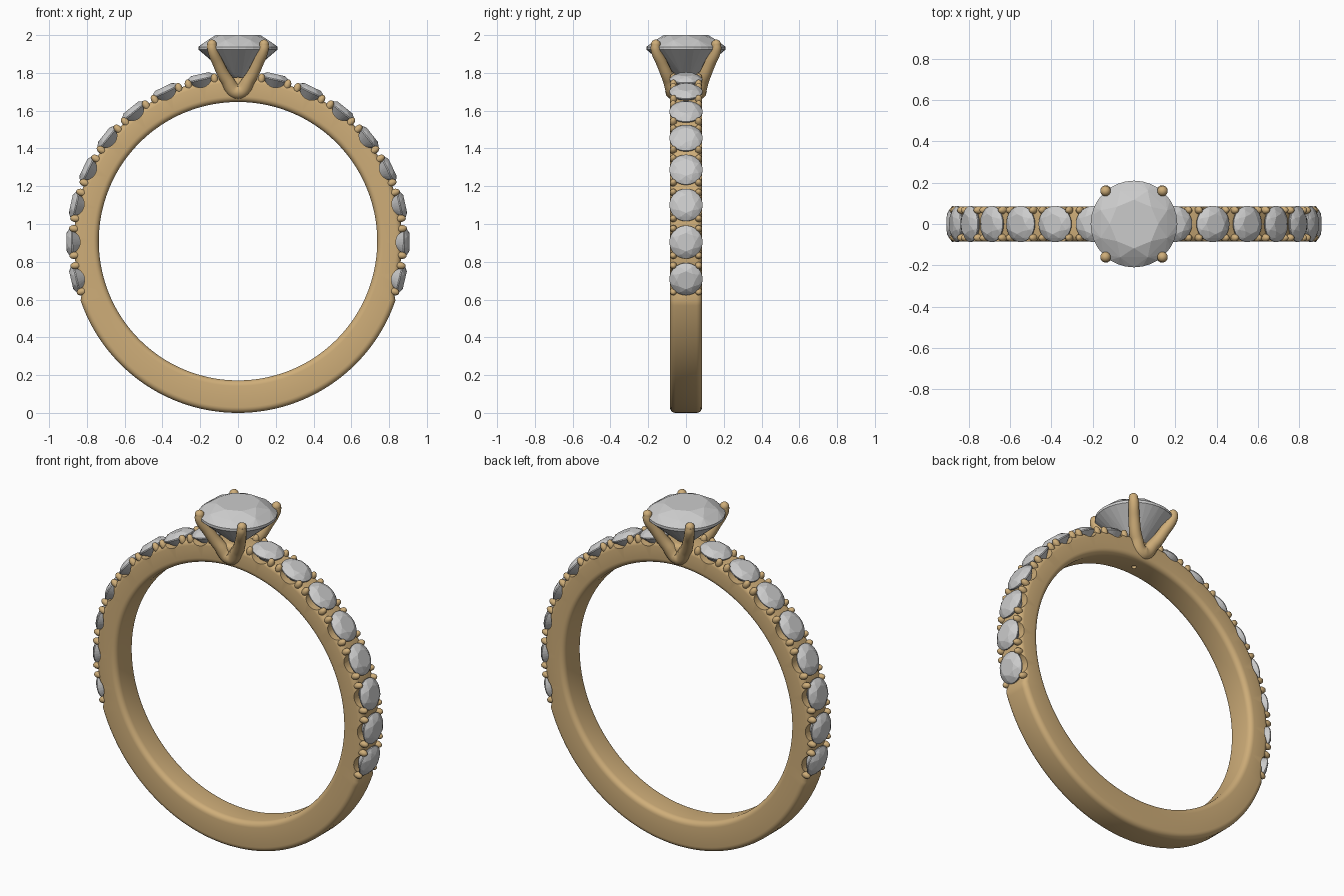
import bpy, bmesh
from math import sin, cos, pi, radians
from mathutils import Matrix, Vector

if "Cube" in bpy.data.objects:
    bpy.data.objects.remove(bpy.data.objects["Cube"])

CZ, R_IN, HALF_W = 0.909, 0.737, 0.085
STEP = 12.9
gold = bpy.data.materials.new("gold")
gold.diffuse_color = (0.62, 0.42, 0.19, 1)
gold.use_nodes = True
gold.node_tree.nodes["Principled BSDF"].inputs["Base Color"].default_value = gold.diffuse_color


def make_object(name, bm, mat=None):
    bmesh.ops.recalc_face_normals(bm, faces=bm.faces)
    me = bpy.data.meshes.new(name)
    bm.to_mesh(me)
    bm.free()
    ob = bpy.data.objects.new(name, me)
    bpy.context.collection.objects.link(ob)
    if mat:
        me.materials.append(mat)
    return ob


def select(ob):
    bpy.ops.object.select_all(action='DESELECT')
    ob.select_set(True)
    bpy.context.view_layer.objects.active = ob


def smooth(ob, deg=35):
    select(ob)
    bpy.ops.object.shade_smooth_by_angle(angle=radians(deg))


def frame(deg):
    """Matrix at the ring centre whose local z points outward at this angle."""
    return Matrix.Translation((0, 0, CZ)) @ Matrix.Rotation(pi / 2 - radians(deg), 4, 'Y')


def at(x, y, z):
    return Matrix.Translation((x, y, z))


def gem_mesh(r):
    """Round brilliant with its girdle at z = 0."""
    bm = bmesh.new()
    rings = [(0.56, 0.33, 8, 0), (0.83, 0.2, 8, 0.5), (1, 0.035, 32, 0),
             (1, -0.035, 32, 0), (0.25, -0.69, 8, 0.5)]
    for rad, z, n, off in rings:
        for i in range(n):
            a = 2 * pi * (i + off) / n
            bm.verts.new((r * rad * cos(a), r * rad * sin(a), r * z))
    bm.verts.new((0, 0, -0.87 * r))
    bmesh.ops.convex_hull(bm, input=bm.verts)
    bmesh.ops.dissolve_limit(bm, angle_limit=radians(1), verts=bm.verts, edges=bm.edges)
    return bm


# band: rounded rectangle swept round the finger, thinner under the small stones
def outer_radius(deg):
    s = sin(radians(deg))
    side = min(max((deg + 20.5) / 2.5, 0), 1)
    base = 0.889 + 0.02 * max(0, -s - 0.3) / 0.7
    return base * (1 - side) + 0.868 * side


bm = bmesh.new()
N, F = 192, 0.03
loops = []
for i in range(N):
    d = -90 + 360 * i / N
    lat = d if d <= 90 else 180 - d
    ro = outer_radius(lat)
    loop = []
    for cy, cr, a0 in ((HALF_W - F, ro - F, 0), (-HALF_W + F, ro - F, 90),
                       (-HALF_W + F, R_IN + F, 180), (HALF_W - F, R_IN + F, 270)):
        for k in range(6):
            a = radians(a0 + 18 * k)
            loop.append(bm.verts.new(frame(d) @ Vector((0, cy + F * cos(a), cr + F * sin(a)))))
    loops.append(loop)
for i in range(N):
    p, q = loops[i], loops[(i + 1) % N]
    for k in range(len(p)):
        m = (k + 1) % len(p)
        bm.faces.new((p[k], p[m], q[m], q[k]))
band = make_object("band", bm, gold)

# cutters: side scallops, then round stone seats and the small hole under the head
right = [-13.2 + STEP * i for i in range(8)]
angles = right + [180 - a for a in right]
scallops, seats = bmesh.new(), bmesh.new()
for a in angles:
    bmesh.ops.create_cone(scallops, cap_ends=True, segments=32, radius1=0.064, radius2=0.064, depth=0.4,
                          matrix=frame(a) @ at(0, 0, 0.9) @ Matrix.Rotation(pi / 2, 4, 'X'))
    bmesh.ops.create_cone(seats, cap_ends=True, segments=32, radius1=0.086, radius2=0.086, depth=0.1,
                          matrix=frame(a) @ at(0, 0, 0.914))
bmesh.ops.create_cone(seats, cap_ends=True, segments=16, radius1=0.014, radius2=0.014, depth=0.3,
                      matrix=at(0, 0, 1.7))
for name, cutter_bm in (("scallop_cutter", scallops), ("seat_cutter", seats)):
    cutter = make_object(name, cutter_bm)
    cutter.hide_render = True
    mod = band.modifiers.new(name, 'BOOLEAN')
    mod.operation, mod.object, mod.solver = 'DIFFERENCE', cutter, 'EXACT'
    select(band)
    bpy.ops.object.modifier_apply(modifier=name)
    bpy.data.objects.remove(cutter)
smooth(band)

# small stones along both shoulders
small = make_object("small_stone", gem_mesh(0.0875))
small.matrix_world = frame(angles[0]) @ at(0, 0, 0.878)
for a in angles[1:]:
    ob = bpy.data.objects.new("small_stone", small.data)
    bpy.context.collection.objects.link(ob)
    ob.matrix_world = frame(a) @ at(0, 0, 0.878)

# bead prongs: a pair at each edge of every gap between small stones
bm = bmesh.new()
for i in range(9):
    g = -13.2 + STEP * (i - 0.5)
    for a in (g, 180 - g):
        for sx in (-1, 1):
            if i == 0 and (sx > 0) == (a < 90):
                continue
            for sy in (-1, 1):
                bmesh.ops.create_uvsphere(
                    bm, u_segments=12, v_segments=8, radius=0.019,
                    matrix=frame(a) @ at(sx * 0.027, sy * 0.067, 0.868) @ Matrix.Diagonal((1, 1, 1.5, 1)))
smooth(make_object("bead_prongs", bm, gold), 60)

# centre stone
centre = make_object("centre_stone", gem_mesh(0.21))
centre.location = (0, 0, 1.931)

# head: one V-shaped pair of claws on the front and one on the back
half = [(0.06, 0.09, 1.765, 0.034), (0.105, 0.127, 1.85, 0.03),
        (0.136, 0.16, 1.925, 0.027), (0.139, 0.161, 1.952, 0.025)]
path = [(-x, y, z, r) for x, y, z, r in reversed(half)] + [(0, 0.066, 1.702, 0.044)] + half
for side, label in ((-1, "front"), (1, "back")):
    cu = bpy.data.curves.new(label + "_claws", 'CURVE')
    cu.dimensions, cu.bevel_depth, cu.bevel_resolution = '3D', 1.0, 4
    cu.use_fill_caps = True
    sp = cu.splines.new('BEZIER')
    sp.bezier_points.add(len(path) - 1)
    for p, (x, y, z, r) in zip(sp.bezier_points, path):
        p.co, p.radius = (x, side * y, z), r
        p.handle_left_type = p.handle_right_type = 'AUTO'
    cu.materials.append(gold)
    ob = bpy.data.objects.new(label + "_claws", cu)
    bpy.context.collection.objects.link(ob)
    select(ob)
    bpy.ops.object.convert(target='MESH')
    smooth(bpy.context.object, 50)

# rounded claw tips
bm = bmesh.new()
for sx in (-1, 1):
    for sy in (-1, 1):
        bmesh.ops.create_uvsphere(bm, u_segments=16, v_segments=10, radius=0.0255,
                                  matrix=at(sx * 0.138, sy * 0.16, 1.951))
smooth(make_object("claw_tips", bm, gold), 60)
